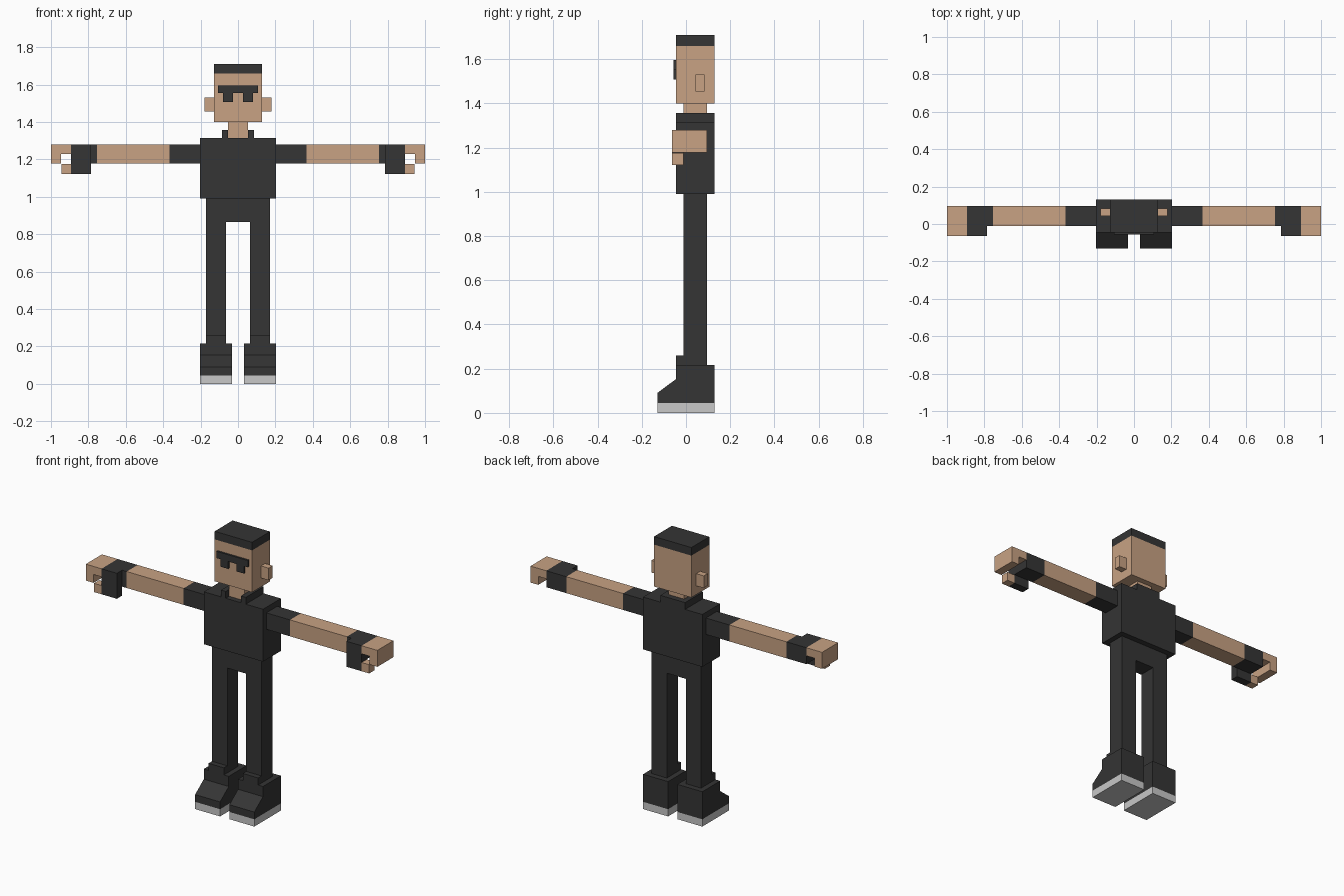
import bpy, bmesh
from mathutils import Vector

if "Cube" in bpy.data.objects:
    bpy.data.objects.remove(bpy.data.objects["Cube"])


def material(name, rgb):
    m = bpy.data.materials.new(name)
    m.diffuse_color = (*rgb, 1)
    m.use_nodes = True
    m.node_tree.nodes["Principled BSDF"].inputs["Base Color"].default_value = m.diffuse_color
    return m


SKIN = material("skin tan", (0.578, 0.361, 0.227))
DARK = material("charcoal", (0.035, 0.035, 0.035))
SOLE = material("light grey", (0.578, 0.578, 0.578))


def prism(name, mat, profile, axis, lo, hi, mirror=False):
    """Extrude a closed 2D profile along an axis, optionally mirrored in x."""
    def place(p, d):
        a, b = p
        return Vector({"x": (d, a, b), "y": (a, d, b), "z": (a, b, d)}[axis])

    bm = bmesh.new()
    face = bm.faces.new([bm.verts.new(place(p, lo)) for p in profile])
    ext = bmesh.ops.extrude_face_region(bm, geom=[face])
    verts = [v for v in ext["geom"] if isinstance(v, bmesh.types.BMVert)]
    bmesh.ops.translate(bm, verts=verts, vec=place((0, 0), hi - lo))
    bmesh.ops.recalc_face_normals(bm, faces=bm.faces)
    me = bpy.data.meshes.new(name)
    bm.to_mesh(me)
    bm.free()
    me.materials.append(mat)
    ob = bpy.data.objects.new(name, me)
    bpy.context.collection.objects.link(ob)
    if mirror:
        ob.modifiers.new("mirror", "MIRROR").use_mirror_merge = False
    return ob


def box(name, mat, x, y, z, mirror=False):
    rect = [(x[0], y[0]), (x[1], y[0]), (x[1], y[1]), (x[0], y[1])]
    return prism(name, mat, rect, "z", z[0], z[1], mirror)


BODY_Y = (-0.045, 0.13)    # depth of torso and head
LIMB_Y = (-0.012, 0.095)   # depth of arms, legs and neck

# Head
box("head", SKIN, (-0.128, 0.128), BODY_Y, (1.40, 1.66))
box("hair", DARK, (-0.128, 0.128), BODY_Y, (1.66, 1.71))
box("ear", SKIN, (0.128, 0.18), (0.043, 0.083), (1.455, 1.53), True)
box("neck", SKIN, (-0.053, 0.053), LIMB_Y, (1.315, 1.40))

# Glasses: brow bar with two lenses
prism("glasses", DARK,
      [(-0.107, 1.596), (-0.107, 1.554), (-0.08, 1.554), (-0.08, 1.508),
       (-0.028, 1.508), (-0.028, 1.554), (0.028, 1.554), (0.028, 1.508),
       (0.08, 1.508), (0.08, 1.554), (0.107, 1.554), (0.107, 1.596)],
      "y", -0.057, -0.045)

# Shirt with a collar open at the front
box("torso", DARK, (-0.203, 0.203), BODY_Y, (0.99, 1.315))
prism("collar", DARK,
      [(-0.085, -0.045), (-0.053, -0.045), (-0.053, 0.095), (0.053, 0.095),
       (0.053, -0.045), (0.085, -0.045), (0.085, 0.13), (-0.085, 0.13)],
      "z", 1.315, 1.357)

# Arms
ARM_Z = (1.178, 1.28)
box("sleeve", DARK, (0.203, 0.365), LIMB_Y, ARM_Z, True)
box("forearm", SKIN, (0.365, 0.755), LIMB_Y, ARM_Z, True)
box("glove_cuff", DARK, (0.755, 0.787), LIMB_Y, ARM_Z, True)
box("glove_palm", DARK, (0.787, 0.892), LIMB_Y, ARM_Z, True)
box("glove_thumb_side", DARK, (0.787, 0.892), (-0.063, -0.012), (1.122, 1.28), True)

# Curled fingers and thumb tip
prism("fingers", SKIN,
      [(0.892, 1.28), (0.892, 1.23), (0.947, 1.23), (0.947, 1.178),
       (1.0, 1.178), (1.0, 1.28)], "y", -0.063, 0.095, True)
box("thumb", SKIN, (0.892, 0.944), (-0.063, -0.012), (1.122, 1.176), True)

# Trousers
prism("trousers", DARK,
      [(-0.17, 0.99), (-0.17, 0.215), (-0.065, 0.215), (-0.065, 0.866),
       (0.065, 0.866), (0.065, 0.215), (0.17, 0.215), (0.17, 0.99)],
      "y", *LIMB_Y)

# Shoes
prism("shoe", DARK,
      [(-0.13, 0.045), (0.13, 0.045), (0.13, 0.216), (-0.045, 0.216),
       (-0.045, 0.153), (-0.13, 0.09)], "x", 0.032, 0.203, True)
box("shoe_tongue", DARK, (0.065, 0.17), (-0.045, -0.012), (0.216, 0.26), True)
box("shoe_sole", SOLE, (0.032, 0.203), (-0.13, 0.13), (0, 0.045), True)
